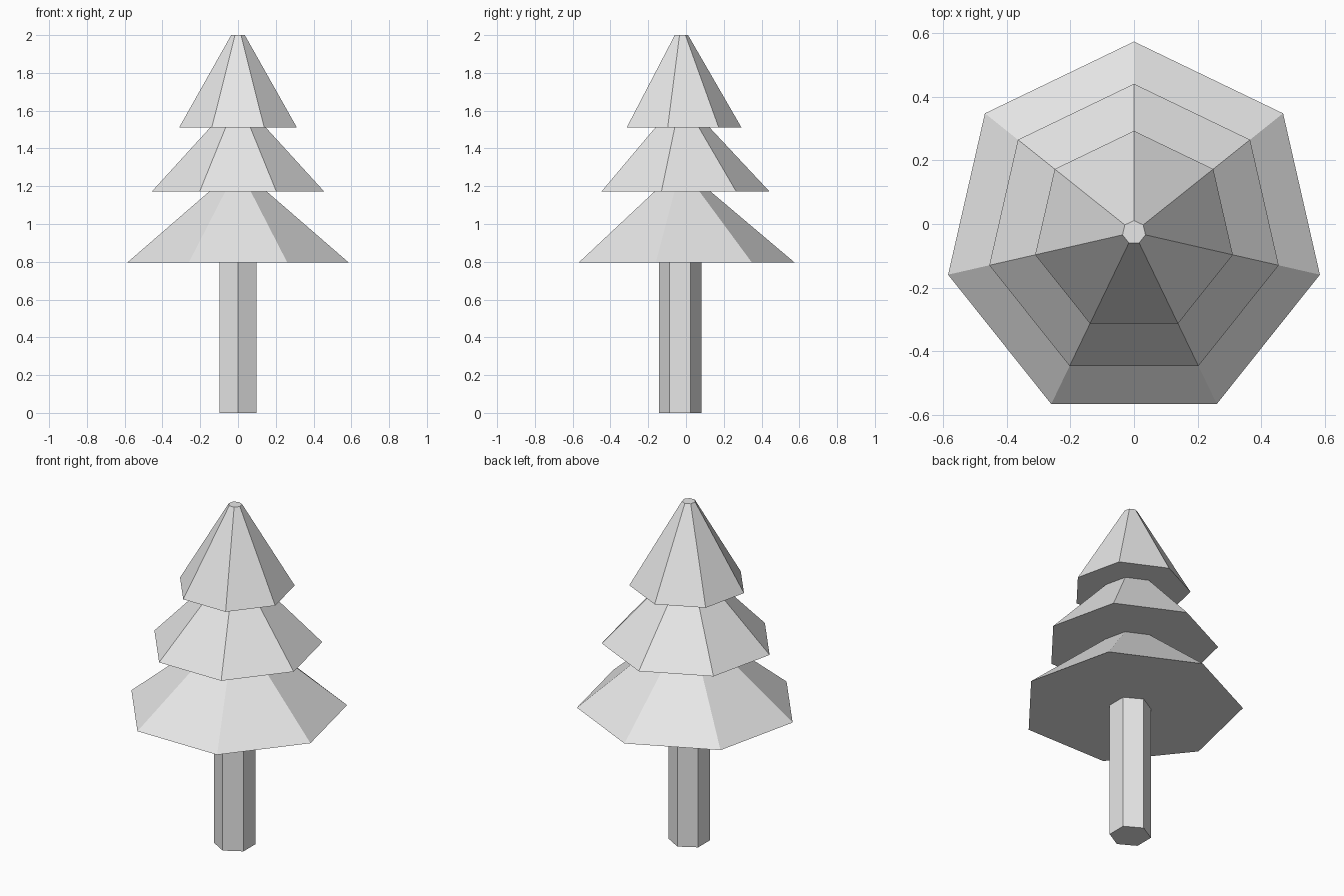
import bpy, bmesh
from math import sin, cos, tau

cube = bpy.data.objects.get("Cube")
if cube:
    bpy.data.objects.remove(cube, do_unlink=True)

grey = bpy.data.materials.new("light_grey")
grey.use_nodes = True
colour = (0.8, 0.8, 0.8, 1)
grey.diffuse_color = colour
grey.node_tree.nodes["Principled BSDF"].inputs["Base Color"].default_value = colour


def stacked_rings(name, sides, profile, centre_y):
    """Closed flat-shaded solid from (radius, z) rings, one corner towards the back."""
    bm = bmesh.new()
    rings = []
    for radius, z in profile:
        angles = [tau * i / sides for i in range(sides)]
        rings.append([bm.verts.new((-radius * sin(a), centre_y + radius * cos(a), z))
                      for a in angles])
    for low, high in zip(rings, rings[1:]):
        for i in range(sides):
            j = (i + 1) % sides
            bm.faces.new((low[i], low[j], high[j], high[i]))
    bm.faces.new(rings[0][::-1])
    bm.faces.new(rings[-1])
    bmesh.ops.recalc_face_normals(bm, faces=bm.faces)
    mesh = bpy.data.meshes.new(name)
    bm.to_mesh(mesh)
    bm.free()
    mesh.materials.append(grey)
    obj = bpy.data.objects.new(name, mesh)
    bpy.context.collection.objects.link(obj)
    return obj


# Six-sided trunk
stacked_rings("trunk", 6, [(0.112, 0), (0.112, 0.797)], -0.031)

# Seven-sided foliage: three flared tiers with flat undersides
tiers = [(0.6, 0.797, 0.155, 1.173),
         (0.467, 1.173, 0.15, 1.512),
         (0.319, 1.512, 0.037, 2.0)]
profile = []
for base_radius, base_z, top_radius, top_z in tiers:
    profile += [(base_radius, base_z), (top_radius, top_z)]
stacked_rings("foliage", 7, profile, -0.026)
